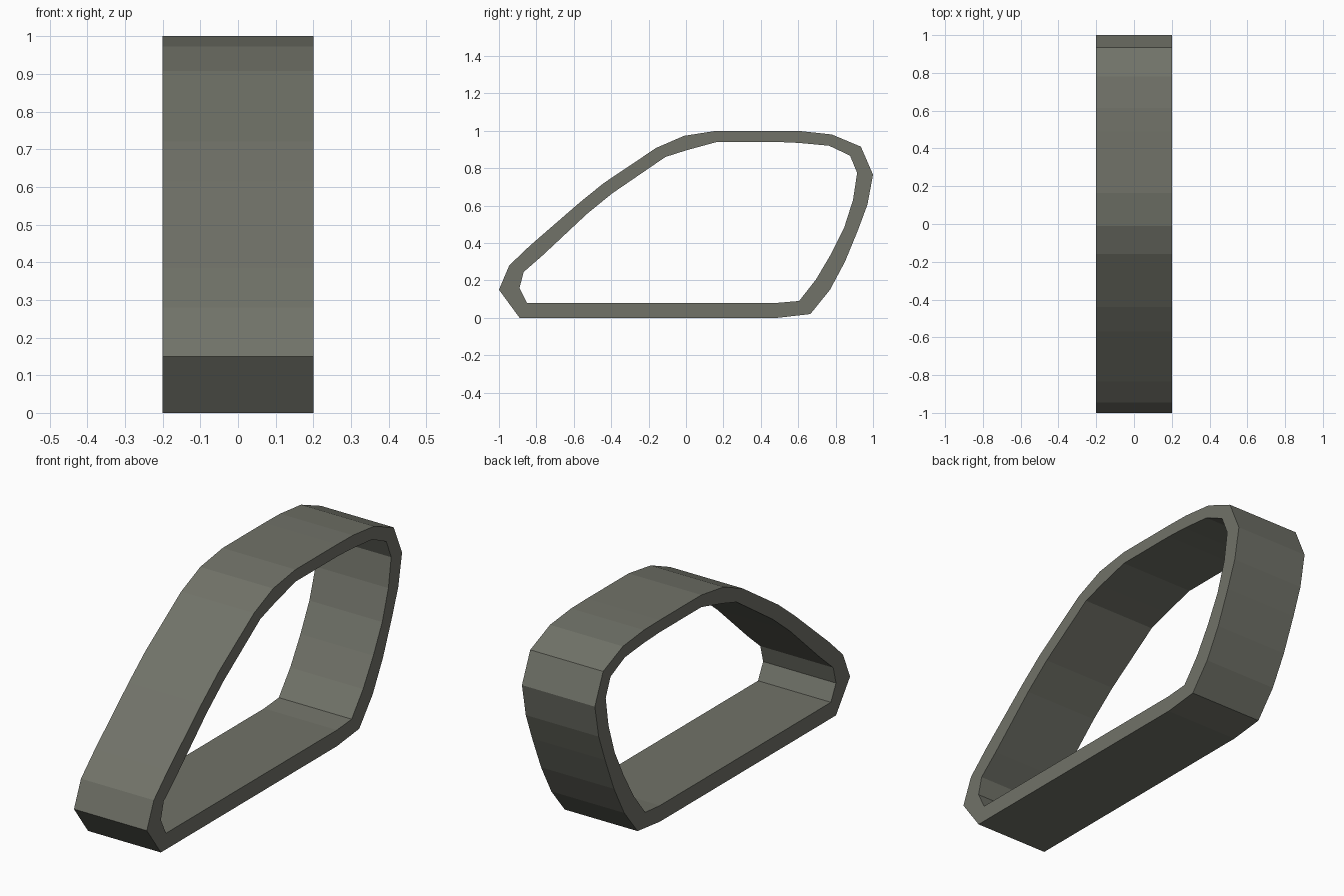
import bpy, bmesh

if "Cube" in bpy.data.objects:
    bpy.data.objects.remove(bpy.data.objects["Cube"])

HALF_WIDTH = 0.2

# Matching outer and inner outlines of the band, as (y, z)
OUTER = [(-0.89, 0), (-1, 0.15), (-0.945, 0.28), (-0.835, 0.385), (-0.57, 0.615),
         (-0.44, 0.72), (-0.16, 0.908), (-0.01, 0.973), (0.165, 1), (0.49, 1),
         (0.615, 0.998), (0.78, 0.98), (0.935, 0.915), (1, 0.765), (0.97, 0.605),
         (0.92, 0.47), (0.85, 0.3), (0.77, 0.15), (0.665, 0.02), (0.49, 0)]
INNER = [(-0.85, 0.08), (-0.89, 0.16), (-0.868, 0.245), (-0.765, 0.335), (-0.53, 0.555),
         (-0.395, 0.665), (-0.11, 0.86), (0, 0.895), (0.165, 0.94), (0.49, 0.94),
         (0.605, 0.935), (0.765, 0.92), (0.877, 0.867), (0.915, 0.775), (0.893, 0.63),
         (0.845, 0.48), (0.775, 0.34), (0.695, 0.205), (0.605, 0.09), (0.49, 0.08)]

metal = bpy.data.materials.new("olive grey")
metal.diffuse_color = (0.165, 0.17, 0.14, 1)
metal.use_nodes = True
metal.node_tree.nodes["Principled BSDF"].inputs["Base Color"].default_value = metal.diffuse_color

# Flat ring between the outlines, extruded across the width
bm = bmesh.new()
outer, inner = ([bm.verts.new((-HALF_WIDTH, y, z)) for y, z in loop]
                for loop in (OUTER, INNER))
n = len(outer)
ring = [bm.faces.new((outer[i], outer[(i + 1) % n], inner[(i + 1) % n], inner[i]))
        for i in range(n)]
extruded = bmesh.ops.extrude_face_region(bm, geom=ring, use_keep_orig=True)
bmesh.ops.translate(bm, vec=(2 * HALF_WIDTH, 0, 0),
                    verts=[v for v in extruded["geom"] if isinstance(v, bmesh.types.BMVert)])
bmesh.ops.recalc_face_normals(bm, faces=bm.faces)

mesh = bpy.data.meshes.new("window_frame_band")
bm.to_mesh(mesh)
bm.free()
mesh.materials.append(metal)
frame = bpy.data.objects.new("window_frame_band", mesh)
bpy.context.collection.objects.link(frame)
